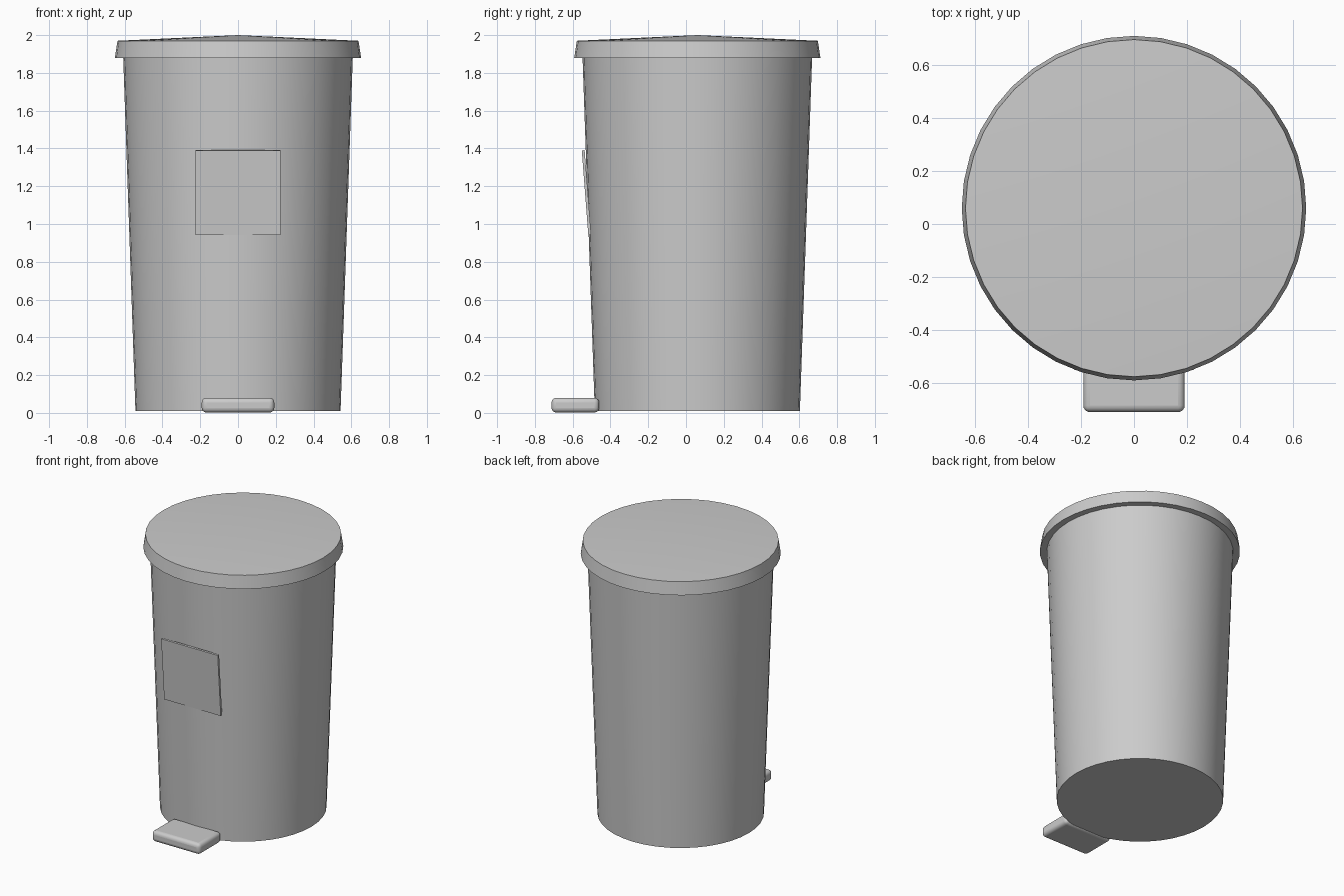
import bpy, bmesh, math

if "Cube" in bpy.data.objects:
    bpy.data.objects.remove(bpy.data.objects["Cube"])

SEGMENTS = 40
CENTRE_Y = 0.06


def smooth(obj):
    bpy.ops.object.select_all(action='DESELECT')
    obj.select_set(True)
    bpy.context.view_layer.objects.active = obj
    bpy.ops.object.shade_smooth_by_angle(angle=math.radians(30))


def lathe(name, profile, apex=None):
    """Closed solid of revolution from (radius, z) pairs, optional top apex."""
    bm = bmesh.new()
    rings = []
    for r, z in profile:
        rings.append([bm.verts.new((r * math.sin(2 * math.pi * i / SEGMENTS),
                                    r * math.cos(2 * math.pi * i / SEGMENTS), z))
                      for i in range(SEGMENTS)])
    for low, high in zip(rings, rings[1:]):
        for i in range(SEGMENTS):
            j = (i + 1) % SEGMENTS
            bm.faces.new((low[i], low[j], high[j], high[i]))
    bm.faces.new(rings[0])
    if apex is None:
        bm.faces.new(rings[-1])
    else:
        tip = bm.verts.new((0, 0, apex))
        for i in range(SEGMENTS):
            bm.faces.new((rings[-1][i], rings[-1][(i + 1) % SEGMENTS], tip))
    bmesh.ops.recalc_face_normals(bm, faces=bm.faces)
    mesh = bpy.data.meshes.new(name)
    bm.to_mesh(mesh)
    bm.free()
    obj = bpy.data.objects.new(name, mesh)
    bpy.context.collection.objects.link(obj)
    obj.location.y = CENTRE_Y
    smooth(obj)
    return obj


def box(name, centre, size, tilt=0.0):
    bpy.ops.mesh.primitive_cube_add(size=1, location=centre)
    obj = bpy.context.object
    obj.name = name
    obj.scale = size
    bpy.ops.object.transform_apply(location=False, rotation=False, scale=True)
    obj.rotation_euler.x = tilt
    return obj


# Tapered bin body
lathe("bin_body", [(0.543, 0.01), (0.608, 1.89)])

# Lid with flared skirt and shallow conical top
lathe("lid", [(0.652, 1.878), (0.638, 1.97)], apex=2.0)

# Thin square label plate, leaning with the front wall
box("front_plate", (0, -0.527, 1.166), (0.45, 0.015, 0.45), math.radians(4.4))

# Rounded foot pedal
pedal = box("foot_pedal", (0, -0.586, 0.041), (0.384, 0.252, 0.078))
bevel = pedal.modifiers.new("rounding", 'BEVEL')
bevel.width = 0.025
bevel.segments = 4
smooth(pedal)
